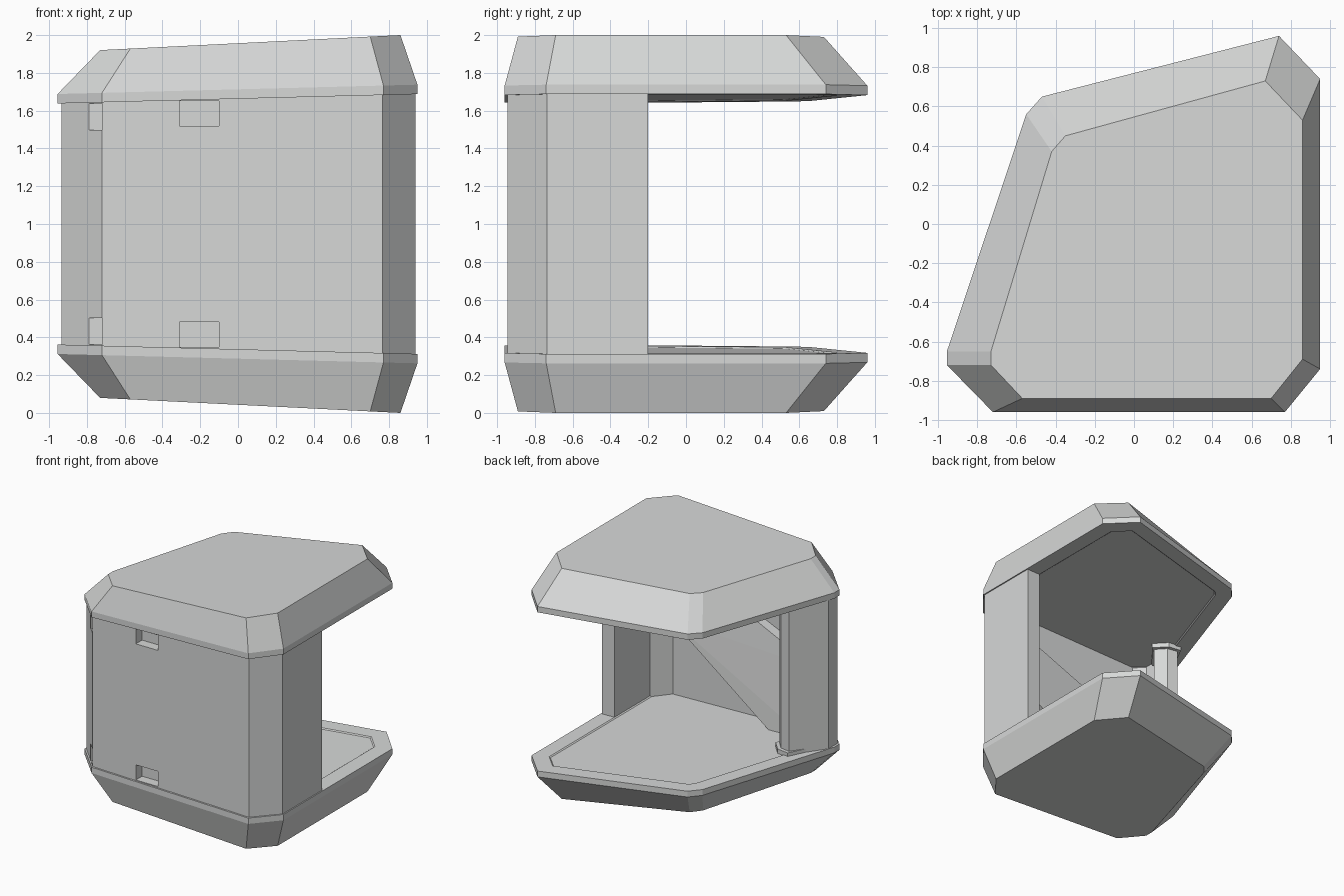
import bpy, bmesh

cube = bpy.data.objects.get("Cube")
if cube:
    bpy.data.objects.remove(cube, do_unlink=True)

grey = bpy.data.materials.new("plain_grey")
grey.use_nodes = True
colour = (0.68, 0.69, 0.685, 1)
grey.diffuse_color = colour
grey.node_tree.nodes["Principled BSDF"].inputs["Base Color"].default_value = colour


def rim_height(x):
    """Height of the lower slab's tilted upper face."""
    return 0.337 - 0.026 * x


def finish(name, bm):
    bmesh.ops.recalc_face_normals(bm, faces=bm.faces)
    mesh = bpy.data.meshes.new(name)
    bm.to_mesh(mesh)
    bm.free()
    mesh.materials.append(grey)
    obj = bpy.data.objects.new(name, mesh)
    bpy.context.collection.objects.link(obj)
    return obj


def bridge(bm, a, b):
    for i in range(len(a)):
        j = (i + 1) % len(a)
        bm.faces.new((a[i], a[j], b[j], b[i]))


# Outer plan and the smaller plan of the tilted flat face
OUTER = [(-.955, -.65), (-.955, -.72), (-.72, -.96), (.77, -.96), (.95, -.74),
         (.95, .74), (.74, .96), (-.47, .65), (-.55, .56)]
FLAT = [(-.73, -.65), (-.73, -.72), (-.57, -.89), (.7, -.89), (.86, -.69),
        (.86, .53), (.67, .73), (-.35, .45), (-.42, .37)]


def slab(name, flip):
    bm = bmesh.new()

    def ring(plan, height):
        return [bm.verts.new((x, y, 2 - height(x) if flip else height(x))) for x, y in plan]

    inner = ring(OUTER, rim_height)
    rim = ring(OUTER, lambda x: rim_height(x) - .05)
    flat = ring(FLAT, lambda x: .05 * (.86 - x))
    bridge(bm, inner, rim)
    bridge(bm, rim, flat)
    bm.faces.new(flat)
    face = bm.faces.new(inner)
    bmesh.ops.recalc_face_normals(bm, faces=bm.faces)
    # Very shallow panel facing the interior
    bmesh.ops.inset_region(bm, faces=[face], thickness=.13, use_even_offset=True)
    bmesh.ops.inset_region(bm, faces=[face], thickness=.01, depth=-.008, use_even_offset=True)
    return finish(name, bm)


def prism(name, plan, low, high):
    """Vertical prism whose end heights follow x."""
    bm = bmesh.new()
    bottom = [bm.verts.new((x, y, low(x))) for x, y in plan]
    top = [bm.verts.new((x, y, high(x))) for x, y in plan]
    bridge(bm, bottom, top)
    bm.faces.new(bottom)
    bm.faces.new(top)
    return finish(name, bm)


def upright(name, plan):
    """Prism reaching into both tilted slabs."""
    return prism(name, plan, lambda x: rim_height(x) - .03, lambda x: 2.03 - rim_height(x))


def box(name, low, high):
    bm = bmesh.new()
    bmesh.ops.create_cube(bm, size=1)
    for v in bm.verts:
        v.co = [(a + b) / 2 + c * (b - a) for a, b, c in zip(low, high, v.co)]
    return finish(name, bm)


# Roof and base
slab("base", False)
slab("roof", True)

# Folded wall: left chamfer, front, right chamfer, right side
wall = upright("wall", [
    (-.935, -.72), (-.72, -.945), (.765, -.945), (.94, -.735), (.94, -.2),
    (.82, -.2), (.82, -.68), (.7, -.82), (-.67, -.82), (-.815, -.67)])

# Notches in the front and in the left chamfer
for x0, x1, depth, size in ((-.31, -.1, -.86, .13), (-.79, -.72, -.87, .14)):
    base_z = rim_height(x0) + .005
    for z0 in (base_z, 2 - base_z - size):
        cutter = box("notch_cutter", (x0, -1.1, z0), (x1, depth, z0 + size))
        cutter.hide_render = True
        mod = wall.modifiers.new("notch", 'BOOLEAN')
        mod.operation = 'DIFFERENCE'
        mod.object = cutter
        bpy.context.view_layer.objects.active = wall
        bpy.ops.object.modifier_apply(modifier=mod.name)
        bpy.data.objects.remove(cutter, do_unlink=True)

# Slanting left pillar
upright("left_pillar", [
    (-.935, -.72), (-.935, -.6), (-.74, -.34), (-.65, -.36), (-.58, -.44),
    (-.75, -.63), (-.75, -.83), (-.82, -.83)])

# Low brackets around the pillar ends
BRACKET = [(-.91, -.62), (-.75, -.31), (-.64, -.33), (-.55, -.43), (-.72, -.64)]
prism("lower_bracket", BRACKET, lambda x: rim_height(x) - .03, lambda x: rim_height(x) + .03)
prism("upper_bracket", BRACKET, lambda x: 1.97 - rim_height(x), lambda x: 2.03 - rim_height(x))

# Broad diagonal brace leaning on the inside of the front wall
bm = bmesh.new()
for x, y, z in ((-.72, -.66, .33), (-.33, -.66, .33), (.64, -.7, 1.02),
                (.64, -.76, 1.55), (-.72, -.72, .95)):
    bm.verts.new((x, y, z))
    bm.verts.new((x, -.83, z))
bmesh.ops.convex_hull(bm, input=bm.verts)
finish("diagonal_brace", bm)
